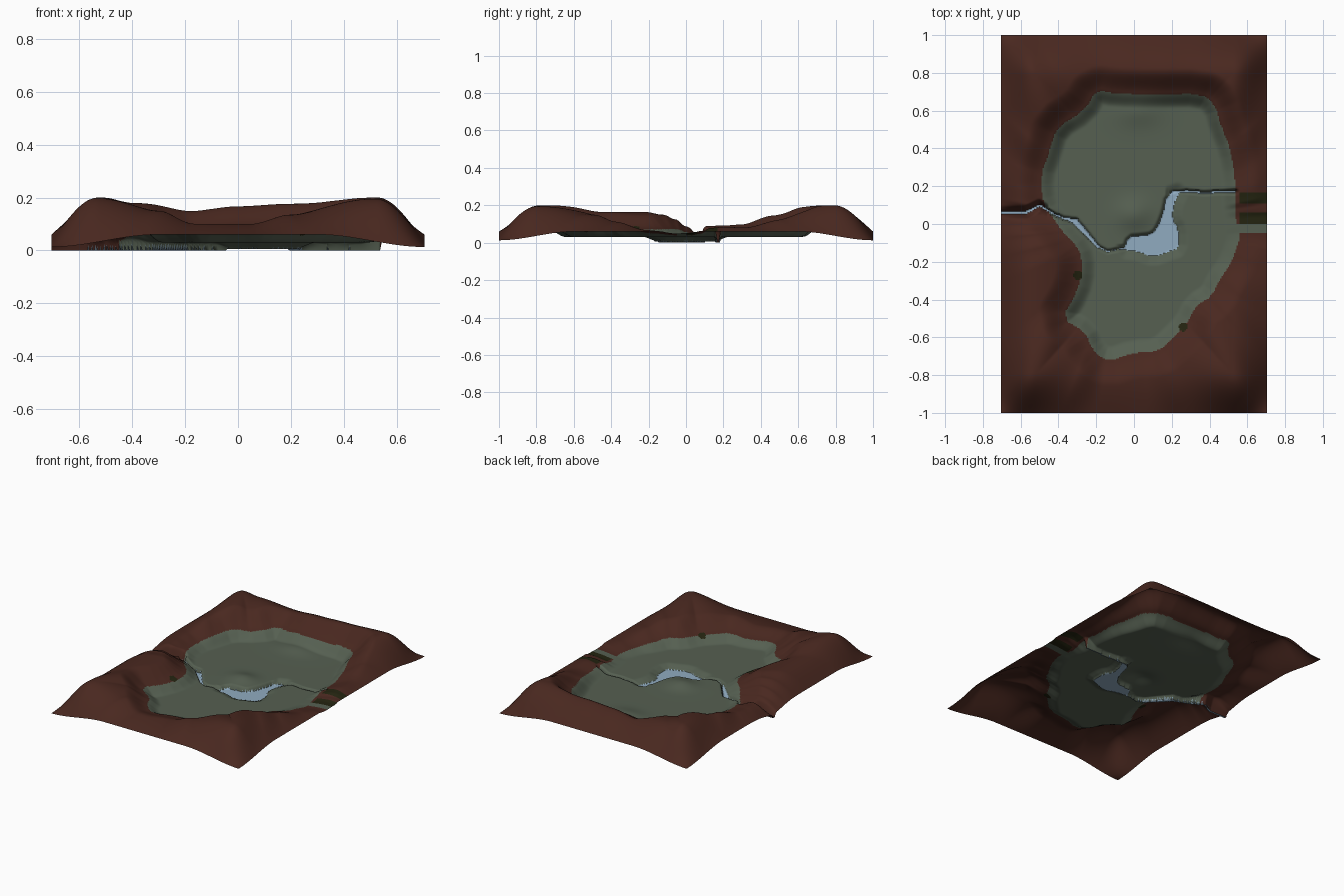
import bpy, math

if "Cube" in bpy.data.objects:
    bpy.data.objects.remove(bpy.data.objects["Cube"])

HX, HY = 0.705, 1.0
NX, NY = 210, 298

# outlines read from the plan
BASIN = [(-.48, .10), (-.495, .25), (-.45, .38), (-.41, .51), (-.26, .60), (-.20, .71), (-.10, .69),
         (.10, .685), (.36, .69), (.43, .63), (.46, .52), (.51, .40), (.535, .25), (.535, .15),
         (.54, .0), (.565, -.06), (.52, -.20), (.45, -.30), (.415, -.38), (.33, -.43), (.28, -.53),
         (.20, -.61), (.13, -.675), (0, -.68), (-.14, -.73), (-.22, -.67), (-.26, -.57), (-.385, -.50),
         (-.30, -.36), (-.27, -.23), (-.29, -.13), (-.37, -.05), (-.42, .02)]
POND = [(-.06, -.14), (-.03, -.065), (.04, -.06), (.10, -.05), (.13, .0), (.155, .07), (.17, .15),
        (.25, .18), (.21, .10), (.205, .02), (.24, -.03), (.24, -.13), (.18, -.15), (.10, -.18),
        (.03, -.15)]
# stream: x, y, half width
STREAM = [(-.72, .062, .010), (-.57, .062, .009), (-.50, .10, .007), (-.42, .05, .006), (-.37, .03, .007),
          (-.31, .015, .015), (-.26, -.04, .012), (-.19, -.12, .006), (-.14, -.145, .005),
          (-.09, -.135, .005), (-.03, -.125, .007), (.02, -.12, .007)]
STREAM_EAST = [(.20, .165, .009), (.28, .175, .007), (.37, .165, .007), (.45, .17, .007), (.535, .172, .009)]
# ridge height by compass angle in degrees
RIDGE = [(-5, .05), (3, .052), (8, .07), (12, .10), (18, .11), (27, .10), (40, .14), (56, .20), (76, .18),
         (90, .17), (102, .155), (117, .18), (124, .20), (140, .15), (153, .11), (162, .105), (169, .10),
         (174, .06), (180, .09), (186, .125), (194, .15), (204, .165), (222, .165), (235, .20), (249, .15),
         (259, .105), (273, .10), (284, .135), (303, .195), (315, .15), (326, .115), (342, .075), (355, .05)]


def chaikin(poly):
    """Round the corners of a closed outline."""
    out = []
    for a, b in zip(poly, poly[1:] + poly[:1]):
        out += [tuple(p + (q - p) * t for p, q in zip(a, b)) for t in (.25, .75)]
    return out


BASIN, POND = chaikin(BASIN), chaikin(POND)


def smooth(t):
    t = min(1.0, max(0.0, t))
    return t * t * (3 - 2 * t)


def rise(t):
    return math.sin(math.pi / 2 * min(1.0, max(0.0, t)))


def seg(x, y, a, b):
    """Distance to a segment and the position along it."""
    dx, dy = b[0] - a[0], b[1] - a[1]
    t = ((x - a[0]) * dx + (y - a[1]) * dy) / (dx * dx + dy * dy)
    t = min(1.0, max(0.0, t))
    return math.hypot(x - a[0] - t * dx, y - a[1] - t * dy), t


def signed_distance(x, y, poly):
    hit, best = False, 9.0
    for a, b in zip(poly, poly[1:] + poly[:1]):
        best = min(best, seg(x, y, a, b)[0])
        if (a[1] > y) != (b[1] > y) and x < a[0] + (y - a[1]) * (b[0] - a[0]) / (b[1] - a[1]):
            hit = not hit
    return -best if hit else best


def ridge_height(x, y):
    ang = math.degrees(math.atan2(y, x)) % 360
    if ang > 355:
        ang -= 360
    for (a, h), (b, k) in zip(RIDGE, RIDGE[1:]):
        if a <= ang <= b:
            return h + (k - h) * smooth((ang - a) / (b - a))
    return .05


def water_distances(x, y):
    """Distance outside the pond and outside the streams (negative = wet)."""
    pond = stream = 9.0
    if abs(y) < .3:
        if -.2 < x < .36:
            pond = signed_distance(x, y, POND)
        for line in (STREAM, STREAM_EAST):
            for a, b in zip(line, line[1:]):
                d, t = seg(x, y, a, b)
                stream = min(stream, d - a[2] - (b[2] - a[2]) * t)
    return pond, stream


def bump(x, y, cx, cy, rx, ry):
    return math.exp(-((x - cx) / rx) ** 2 - ((y - cy) / ry) ** 2)


def ground(x, y, d, pond, stream):
    """Terrain height: flat basin, rising ridge, falling rim, dipping banks."""
    r = ridge_height(x, y)
    dx, dy = HX - abs(x), HY - abs(y)
    # the ridge is highest near the rim and eases toward the basin
    r *= 1 - .35 * smooth((min(dx / .19, dy / .21) - 1) / 1.3) * smooth((r - .10) / .1)
    edge = .013 + .047 * smooth(math.hypot(dx, dy) / .40)
    edge = min(edge - .03 * bump(x, y, -.705, .06, .1, .13), r)
    # steep foot inside the moss, gentler slope above it
    foot = .45 * (r - .03)
    h = .03 + foot * smooth((d + .075) / .085) + (r - .03 - foot) * smooth((d + .01) / .15)
    h += .026 * bump(x, y, .0, .05, .09, .08) + .018 * bump(x, y, .02, .60, .12, .08)
    h = edge + (h - edge) * rise(dx / .18) * rise(dy / .21)
    # banks
    h = .012 + (h - .012) * smooth((pond + .008) / (.024 if y > -.11 and x < .17 else .06))
    return .012 + (h - .012) * smooth((stream + .008) / (.035 if x < -.45 else .018))


# sample the grid
verts, dist, wet = [], [], []
for j in range(NY + 1):
    y = -HY + 2 * HY * j / NY
    for i in range(NX + 1):
        x = -HX + 2 * HX * i / NX
        d = signed_distance(x, y, BASIN)
        pond, stream = water_distances(x, y)
        w = min(pond, stream) < 0
        bed = .006 if pond < 0 else .0
        verts.append((x, y, bed if w else ground(x, y, d, pond, stream)))
        dist.append(d)
        wet.append(w)


def ground_colour(x, y, d):
    # 0 earth, 1 moss, 2 dark tracks
    if x > .56 and (.0 < y < .06 or .11 < y < .17):
        return 2
    if math.hypot(x + .297, y + .27) < .024 or math.hypot(x - .26, y + .545) < .023:
        return 2
    if d < 0 or (x > .53 and -.05 < y < .0):
        return 1
    return 0


land, water, colours = [], [], []
for j in range(NY):
    for i in range(NX):
        a = j * (NX + 1) + i
        q = (a, a + 1, a + NX + 2, a + NX + 1)
        if sum(wet[k] for k in q) >= 3:
            water.append(q)
            continue
        cx = sum(verts[k][0] for k in q) / 4
        cy = sum(verts[k][1] for k in q) / 4
        land.append(q)
        colours.append(ground_colour(cx, cy, sum(dist[k] for k in q) / 4))


def material(name, rgb):
    m = bpy.data.materials.new(name)
    m.diffuse_color = (*rgb, 1)
    m.use_nodes = True
    m.node_tree.nodes["Principled BSDF"].inputs["Base Color"].default_value = m.diffuse_color
    return m


def build(name, faces, mats, idx=None):
    used = sorted({k for f in faces for k in f})
    remap = {k: n for n, k in enumerate(used)}
    me = bpy.data.meshes.new(name)
    me.from_pydata([verts[k] for k in used], [], [[remap[k] for k in f] for f in faces])
    for m in mats:
        me.materials.append(m)
    if idx:
        me.polygons.foreach_set("material_index", idx)
    me.polygons.foreach_set("use_smooth", [True] * len(faces))
    me.update()
    ob = bpy.data.objects.new(name, me)
    bpy.context.collection.objects.link(ob)
    return ob


# valley ground with hills, and the stream with its pond
build("valley_ground", land, [material("red brown earth", (.067, .021, .014)),
                              material("moss green", (.092, .116, .083)),
                              material("dark olive track", (.017, .017, .005))], colours)
build("stream_and_pond", water, [material("pale blue water", (.28, .41, .53))])
